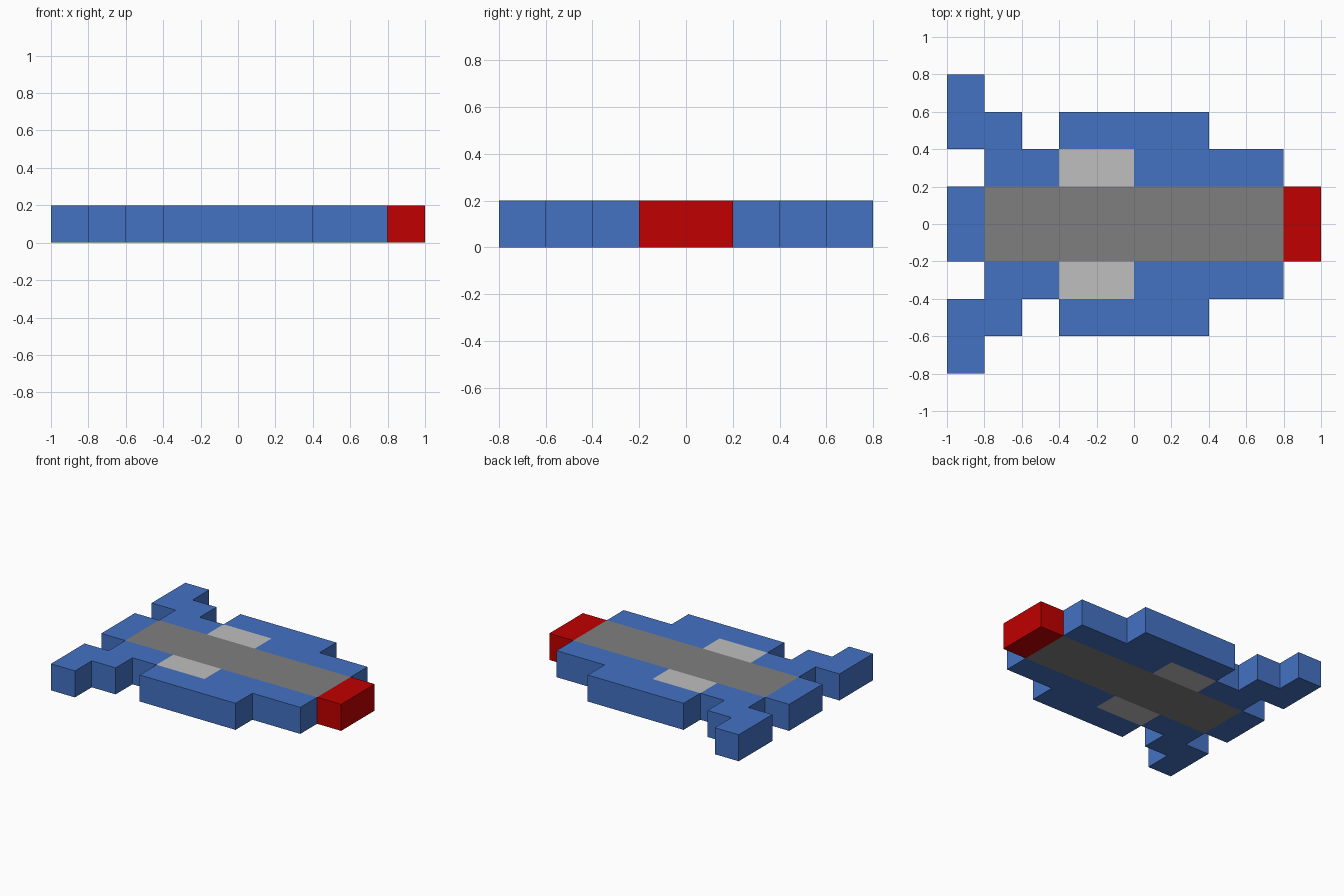
import bpy
import bmesh

cube = bpy.data.objects.get("Cube")
if cube:
    bpy.data.objects.remove(cube, do_unlink=True)

HEIGHT = 0.2


def make_material(name, rgb):
    """Flat material from 0-255 sRGB values, stored as linear."""
    lin = [((c / 255 + 0.055) / 1.055) ** 2.4 if c > 10 else c / 255 / 12.92 for c in rgb]
    mat = bpy.data.materials.new(name)
    mat.use_nodes = True
    mat.diffuse_color = (*lin, 1)
    mat.node_tree.nodes["Principled BSDF"].inputs["Base Color"].default_value = (*lin, 1)
    return mat


blue = make_material("blue", (68, 114, 196))
red = make_material("red", (192, 0, 0))
grey = make_material("mid grey", (127, 127, 127))
light = make_material("light grey", (191, 191, 191))


def slab(name, outline, mat, side=1):
    """Extrude a plan outline up from the ground; side=-1 flips it across y."""
    bm = bmesh.new()
    face = bm.faces.new([bm.verts.new((x, y * side, 0)) for x, y in outline])
    top = bmesh.ops.extrude_face_region(bm, geom=[face], use_keep_orig=True)
    verts = [v for v in top["geom"] if isinstance(v, bmesh.types.BMVert)]
    bmesh.ops.translate(bm, verts=verts, vec=(0, 0, HEIGHT))
    bmesh.ops.recalc_face_normals(bm, faces=bm.faces)
    mesh = bpy.data.meshes.new(name)
    bm.to_mesh(mesh)
    bm.free()
    mesh.materials.append(mat)
    obj = bpy.data.objects.new(name, mesh)
    bpy.context.collection.objects.link(obj)
    return obj


def rect(x0, x1, y0, y1):
    return [(x0, y0), (x1, y0), (x1, y1), (x0, y1)]


# Centre line: tail block, long spine and nose
slab("tail_block", rect(-1, -0.8, -0.2, 0.2), blue)
slab("spine", rect(-0.8, 0.8, -0.2, 0.2), grey)
slab("nose", rect(0.8, 1, -0.2, 0.2), red)

# Stepped outlines of the side parts
rear_fin = [(-0.8, 0.2), (-0.4, 0.2), (-0.4, 0.4), (-0.6, 0.4), (-0.6, 0.6),
            (-0.8, 0.6), (-0.8, 0.8), (-1, 0.8), (-1, 0.4), (-0.8, 0.4)]
wing = [(0, 0.2), (0.8, 0.2), (0.8, 0.4), (0.4, 0.4), (0.4, 0.6),
        (-0.4, 0.6), (-0.4, 0.4), (0, 0.4)]

# Matching fins, wings and light panels on both sides of the spine
for label, side in (("back", 1), ("front", -1)):
    slab(f"{label}_rear_fin", rear_fin, blue, side)
    slab(f"{label}_wing", wing, blue, side)
    slab(f"{label}_panel", rect(-0.4, 0, 0.2, 0.4), light, side)
